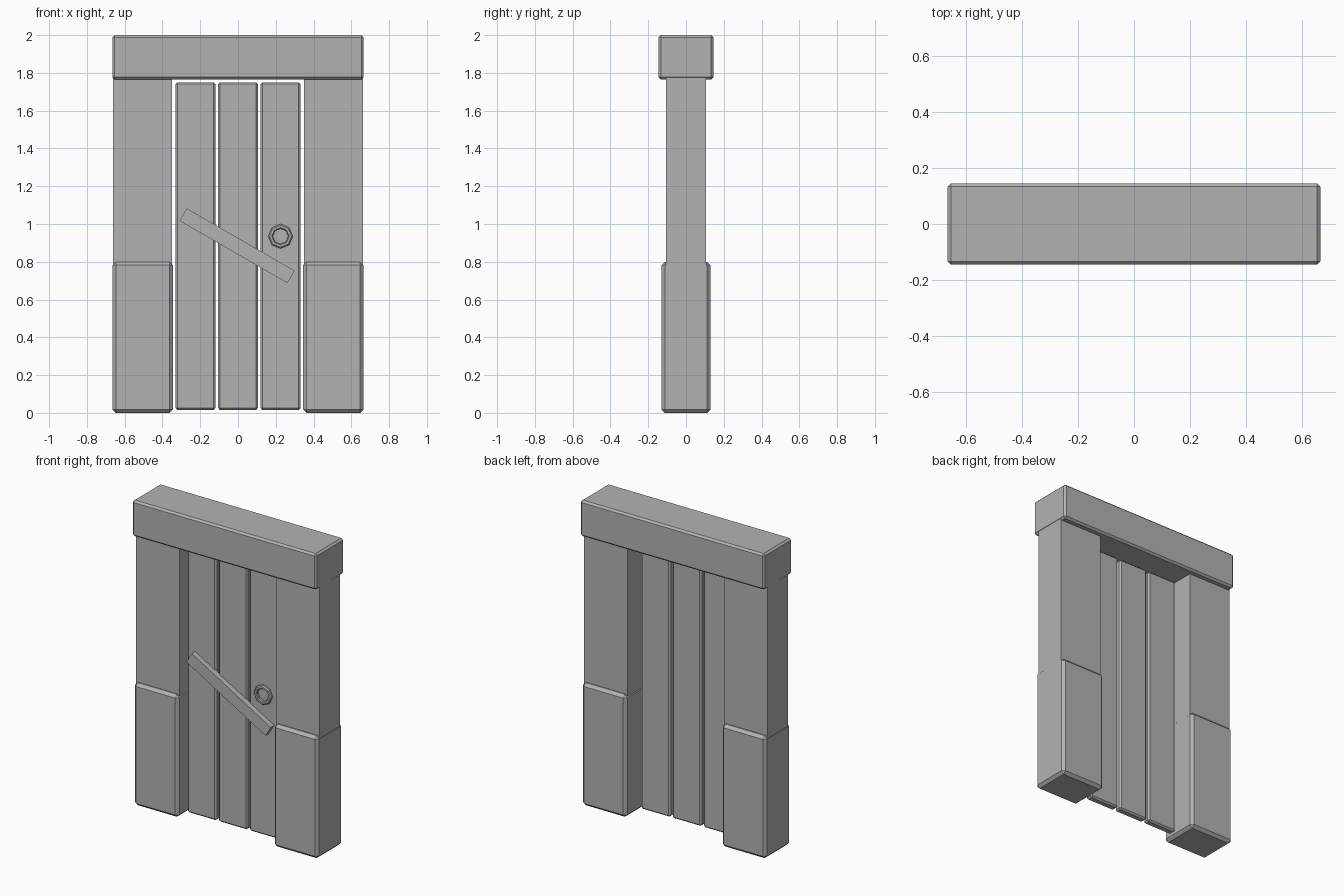
import bpy, bmesh, math
from mathutils import Matrix

cube = bpy.data.objects.get("Cube")
if cube:
    bpy.data.objects.remove(cube, do_unlink=True)

# Single plain grey for every part
GREY = (0.45, 0.45, 0.45, 1.0)
grey = bpy.data.materials.new("plain grey")
grey.use_nodes = True
grey.diffuse_color = GREY
grey.node_tree.nodes["Principled BSDF"].inputs["Base Color"].default_value = GREY


def add_object(name, bm):
    mesh = bpy.data.meshes.new(name)
    bm.to_mesh(mesh)
    bm.free()
    mesh.materials.append(grey)
    obj = bpy.data.objects.new(name, mesh)
    bpy.context.collection.objects.link(obj)
    return obj


def block(name, x, y, z, bevel=0.0):
    """Box spanning the given (low, high) ranges, with chamfered edges."""
    bm = bmesh.new()
    bmesh.ops.create_cube(bm, size=1)
    spans = (x, y, z)
    bmesh.ops.scale(bm, vec=[b - a for a, b in spans], verts=bm.verts)
    bmesh.ops.translate(bm, vec=[(a + b) / 2 for a, b in spans], verts=bm.verts)
    if bevel:
        bmesh.ops.bevel(bm, geom=bm.edges[:], offset=bevel, segments=1, affect='EDGES')
    return add_object(name, bm)


# Door frame: lintel, posts and thicker post bases
block("lintel", (-0.665, 0.665), (-0.145, 0.145), (1.765, 2.0), 0.012)
for side, s in (("left", 1), ("right", -1)):
    inner, outer = 0.35, 0.663
    block(side + "_post", sorted((s * inner, s * outer)), (-0.105, 0.105), (0.7, 1.8))
    block(side + "_post_base", sorted((s * 0.345, s * 0.665)), (-0.13, 0.13), (0, 0.8), 0.018)

# Three vertical planks with open gaps
for i, name in enumerate(("right", "middle", "left")):
    cx = (i - 1) * 0.225
    block(name + "_plank", (cx - 0.105, cx + 0.105), (-0.055, -0.005), (0.015, 1.75), 0.01)

# Slanted brace across the planks
brace = block("brace", (-0.33, 0.33), (-0.02, 0.02), (-0.038, 0.038))
brace.data.transform(Matrix.Translation((-0.005, -0.07, 0.885)) @ Matrix.Rotation(math.radians(30), 4, 'Y'))

# Eight-sided pull ring, square tube with chamfered corners
bm = bmesh.new()
profile = [(0.041, 0.0), (0.041, -0.012), (0.046, -0.018), (0.058, -0.018), (0.065, -0.012), (0.065, 0.0)]
verts = [bm.verts.new((r, y, 0)) for r, y in profile]
edges = [bm.edges.new((a, b)) for a, b in zip(verts, verts[1:] + verts[:1])]
bmesh.ops.spin(bm, geom=verts + edges, cent=(0, 0, 0), axis=(0, 1, 0),
               angle=math.tau, steps=8, use_merge=True)
bmesh.ops.remove_doubles(bm, verts=bm.verts, dist=0.0001)
bmesh.ops.recalc_face_normals(bm, faces=bm.faces)
bmesh.ops.transform(bm, matrix=Matrix.Translation((0.225, -0.053, 0.935)), verts=bm.verts)
add_object("pull_ring", bm)
